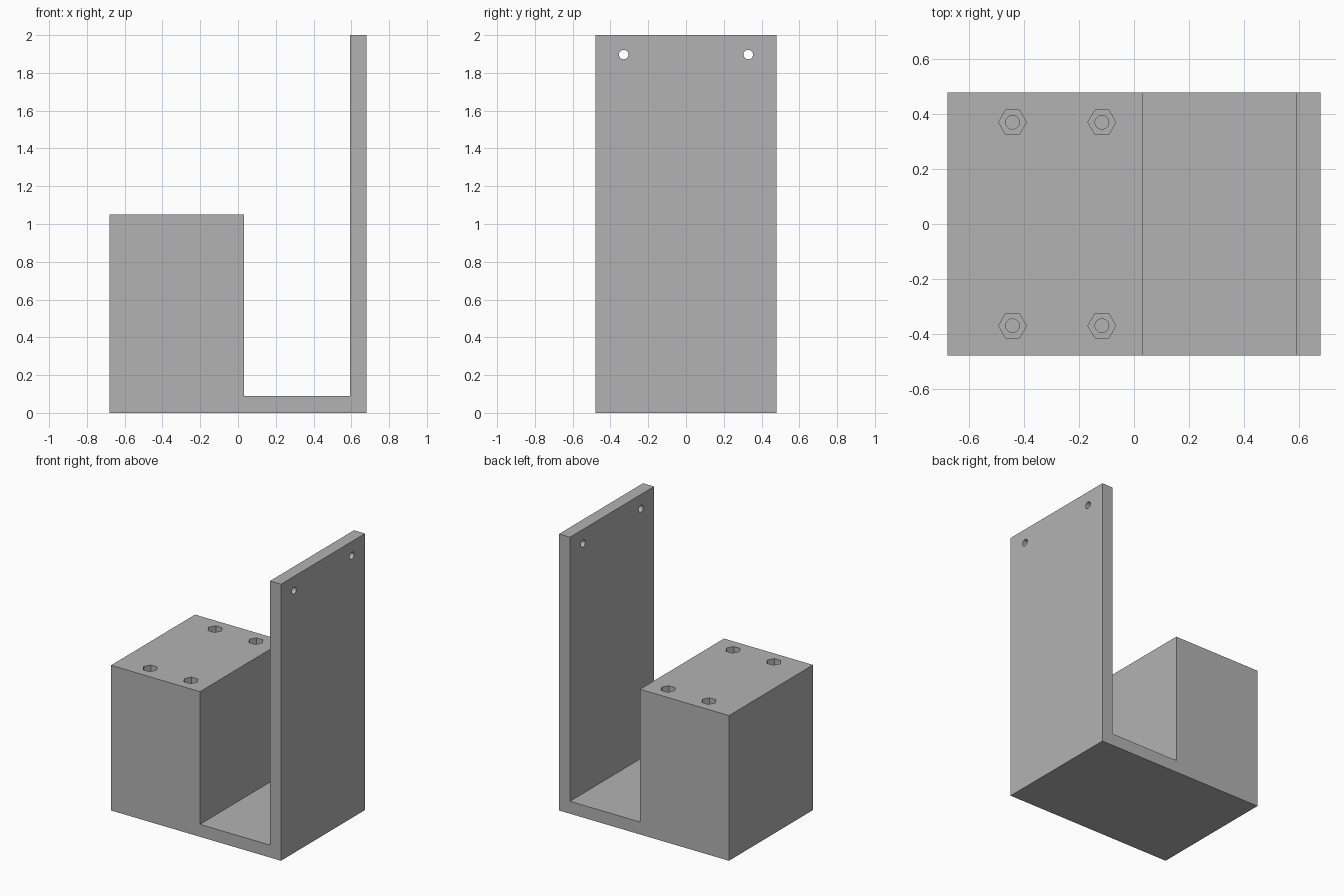
import bpy, bmesh
from math import pi
from mathutils import Matrix, Vector

cube = bpy.data.objects.get("Cube")
if cube:
    bpy.data.objects.remove(cube, do_unlink=True)

HALF_DEPTH = 0.48
BLOCK_TOP = 1.05

grey = bpy.data.materials.new("plain grey")
grey.use_nodes = True
colour = (0.45, 0.45, 0.45, 1)
grey.diffuse_color = colour
grey.node_tree.nodes["Principled BSDF"].inputs["Base Color"].default_value = colour


def add_object(name, bm):
    bmesh.ops.recalc_face_normals(bm, faces=bm.faces)
    mesh = bpy.data.meshes.new(name)
    bm.to_mesh(mesh)
    bm.free()
    mesh.materials.append(grey)
    obj = bpy.data.objects.new(name, mesh)
    bpy.context.collection.objects.link(obj)
    return obj


def drill(target, centre, radius, length, sides, axis="Z"):
    """Cut a straight prism-shaped hole centred on a point."""
    turn = Matrix.Rotation(pi / 2, 4, "Y") if axis == "X" else Matrix.Rotation(pi / 2, 4, "Z")
    bm = bmesh.new()
    bmesh.ops.create_cone(bm, cap_ends=True, segments=sides, radius1=radius,
                          radius2=radius, depth=length,
                          matrix=Matrix.Translation(centre) @ turn)
    cutter = add_object("hole_cutter", bm)
    cutter.hide_render = True
    mod = target.modifiers.new("hole", "BOOLEAN")
    mod.operation, mod.solver, mod.object = "DIFFERENCE", "EXACT", cutter
    bpy.context.view_layer.objects.active = target
    bpy.ops.object.modifier_apply(modifier=mod.name)
    bpy.data.objects.remove(cutter, do_unlink=True)


# Bracket body: block, floor and tall back plate as one extruded profile
profile = [(-0.68, 0), (0.68, 0), (0.68, 2), (0.592, 2), (0.592, 0.09),
           (0.032, 0.09), (0.032, BLOCK_TOP), (-0.68, BLOCK_TOP)]
bm = bmesh.new()
face = bm.faces.new([bm.verts.new((x, -HALF_DEPTH, z)) for x, z in profile])
swept = bmesh.ops.extrude_face_region(bm, geom=[face])["geom"]
bmesh.ops.translate(bm, vec=Vector((0, 2 * HALF_DEPTH, 0)),
                    verts=[v for v in swept if isinstance(v, bmesh.types.BMVert)])
body = add_object("bracket_body", bm)

for side in (-1, 1):
    # Hexagonal nut pockets with blind bolt holes below them
    for x in (-0.443, -0.117):
        y = side * 0.371
        drill(body, (x, y, BLOCK_TOP), 0.051, 0.24, 6)
        drill(body, (x, y, BLOCK_TOP), 0.025, 0.8, 32)
    # Screw holes through the top of the plate
    drill(body, (0.636, side * 0.33, 1.897), 0.025, 0.3, 32, "X")
